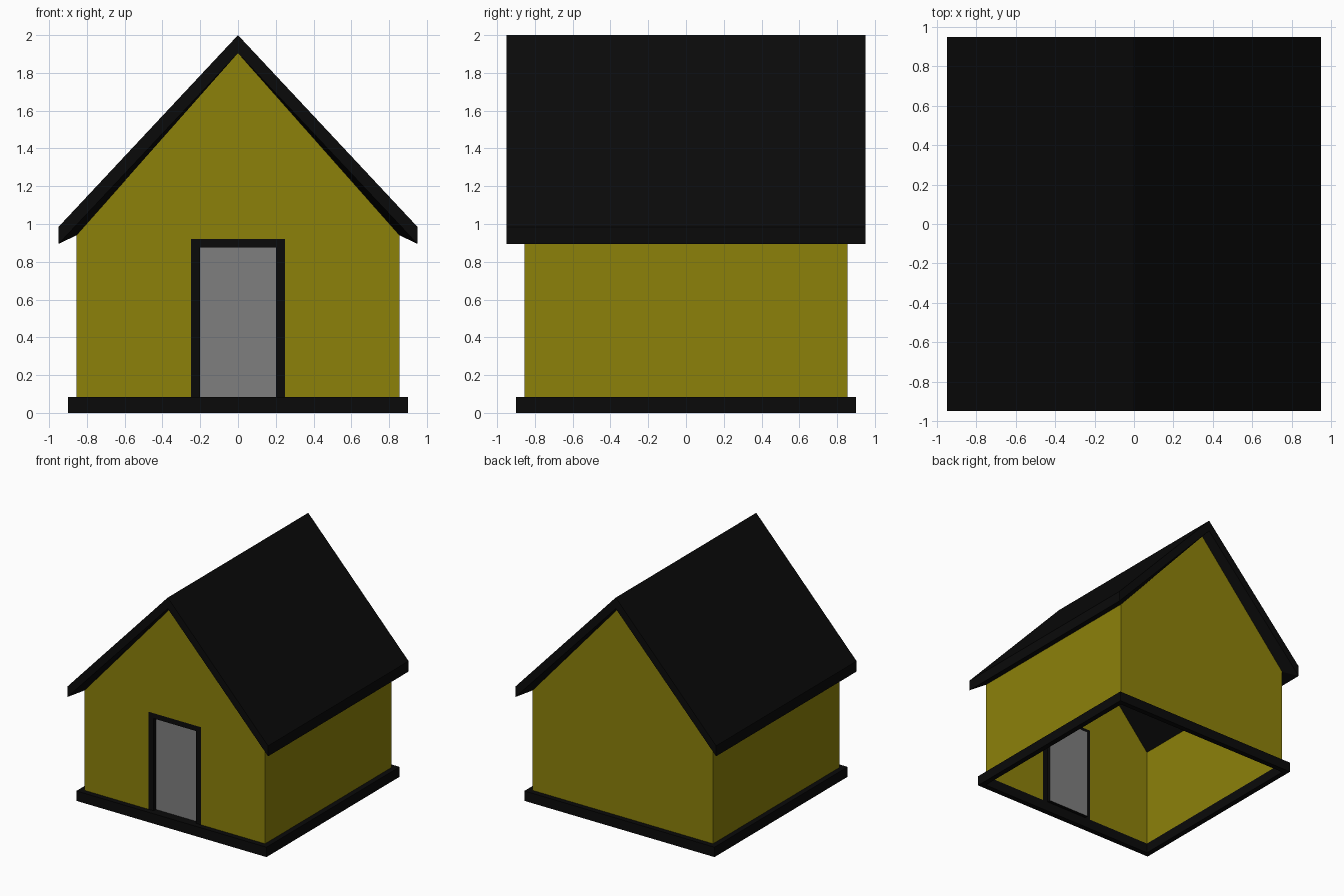
import bpy, bmesh

if "Cube" in bpy.data.objects:
    bpy.data.objects.remove(bpy.data.objects["Cube"])

H = 0.855          # wall half width
Z0, EAVE, APEX = 0.085, 0.94, 1.905
RECESS = 0.03      # door set-back


def material(name, rgb):
    m = bpy.data.materials.new(name)
    m.diffuse_color = (*rgb, 1)
    m.use_nodes = True
    m.node_tree.nodes["Principled BSDF"].inputs["Base Color"].default_value = m.diffuse_color
    return m


yellow = material("wall_yellow", (0.265, 0.221, 0.003))
black = material("trim_black", (0.003, 0.003, 0.003))
grey = material("door_grey", (0.212, 0.212, 0.212))


def make(name, faces, mat=None, recalc=True):
    """Build a flat-shaded object from a list of face point loops."""
    bm = bmesh.new()
    for pts in faces:
        bm.faces.new([bm.verts.new(p) for p in pts])
    bmesh.ops.remove_doubles(bm, verts=bm.verts, dist=1e-4)
    if recalc:
        bmesh.ops.recalc_face_normals(bm, faces=bm.faces)
    me = bpy.data.meshes.new(name)
    bm.to_mesh(me)
    bm.free()
    if mat:
        me.materials.append(mat)
    ob = bpy.data.objects.new(name, me)
    bpy.context.collection.objects.link(ob)
    return ob


def at_y(profile, y):
    return [(x, y, z) for x, z in profile]


def square(h, z):
    return [(-h, -h, z), (h, -h, z), (h, h, z), (-h, h, z)]


def loft(rings, closed_rings=False, closed_loft=False):
    """Quads between consecutive rings of points."""
    faces = []
    pairs = list(zip(rings, rings[1:]))
    if closed_loft:
        pairs.append((rings[-1], rings[0]))
    for a, b in pairs:
        n = len(a)
        for i in range(n if closed_rings else n - 1):
            j = (i + 1) % n
            faces.append([a[i], a[j], b[j], b[i]])
    return faces


# Walls: thin shell, front gable left open around the doorway
gable = [(H, EAVE), (0, APEX), (-H, EAVE)]
doorway = [(-0.25, Z0), (-0.25, 0.92), (0.25, 0.92), (0.25, Z0)]
front = [(-H, EAVE), (-H, Z0)] + doorway + [(H, Z0), (H, EAVE)]
back = [(H, Z0), (-H, Z0), (-H, EAVE), (H, EAVE)]
walls = [at_y(front, -H), at_y(gable, -H)[::-1], at_y(back, H), at_y(gable, H)[::-1]]
walls[1].reverse()
walls[1] = walls[1][::-1][::-1]
for s in (1, -1):
    side = [(s * H, -s * H, Z0), (s * H, s * H, Z0), (s * H, s * H, EAVE), (s * H, -s * H, EAVE)]
    walls.append(side)
walls[1] = at_y([(-H, EAVE), (H, EAVE), (0, APEX)], -H)
walls[3] = at_y([(H, EAVE), (-H, EAVE), (0, APEX)], H)
make("walls", walls, yellow, recalc=False)

# Plinth: square ring under the walls
make("plinth", loft([square(0.9, 0), square(0.9, Z0), square(H, Z0), square(H, 0)],
                    closed_rings=True, closed_loft=True), black)

# Roof: folded slab with soffits tapering in to the wall tops
R = 0.95
top = [(-R, 0.985), (0, 2.0), (R, 0.985)]
low = [(-R, 0.895), (0, APEX), (R, 0.895)]
inner = [(-H, EAVE), (0, APEX), (H, EAVE)]
rings = [at_y(top, -R), at_y(top, R), at_y(low, R),
         at_y(inner, H), at_y(inner, -H), at_y(low, -R)]
roof = loft(rings, closed_loft=True)
for e in (0, 2):
    t0, t1, l1, w1, w0, l0 = [r[e] for r in rings]
    roof += [[t0, t1, l1, l0], [l0, l1, w1, w0]]
make("roof", roof, black)

# Door frame: flush surround plus reveal going back to the door
opening = [(-0.2, Z0), (-0.2, 0.875), (0.2, 0.875), (0.2, Z0)]
a, b = at_y(opening, -H), at_y(opening, -H + RECESS)
frame = [f[::-1] for f in loft([at_y(doorway, -H), a, b])]
frame.append([a[0], a[3], b[3], b[0]])
make("door_frame", frame, black, recalc=False)

# Door panel
make("door", [b[::-1]], grey, recalc=False)
